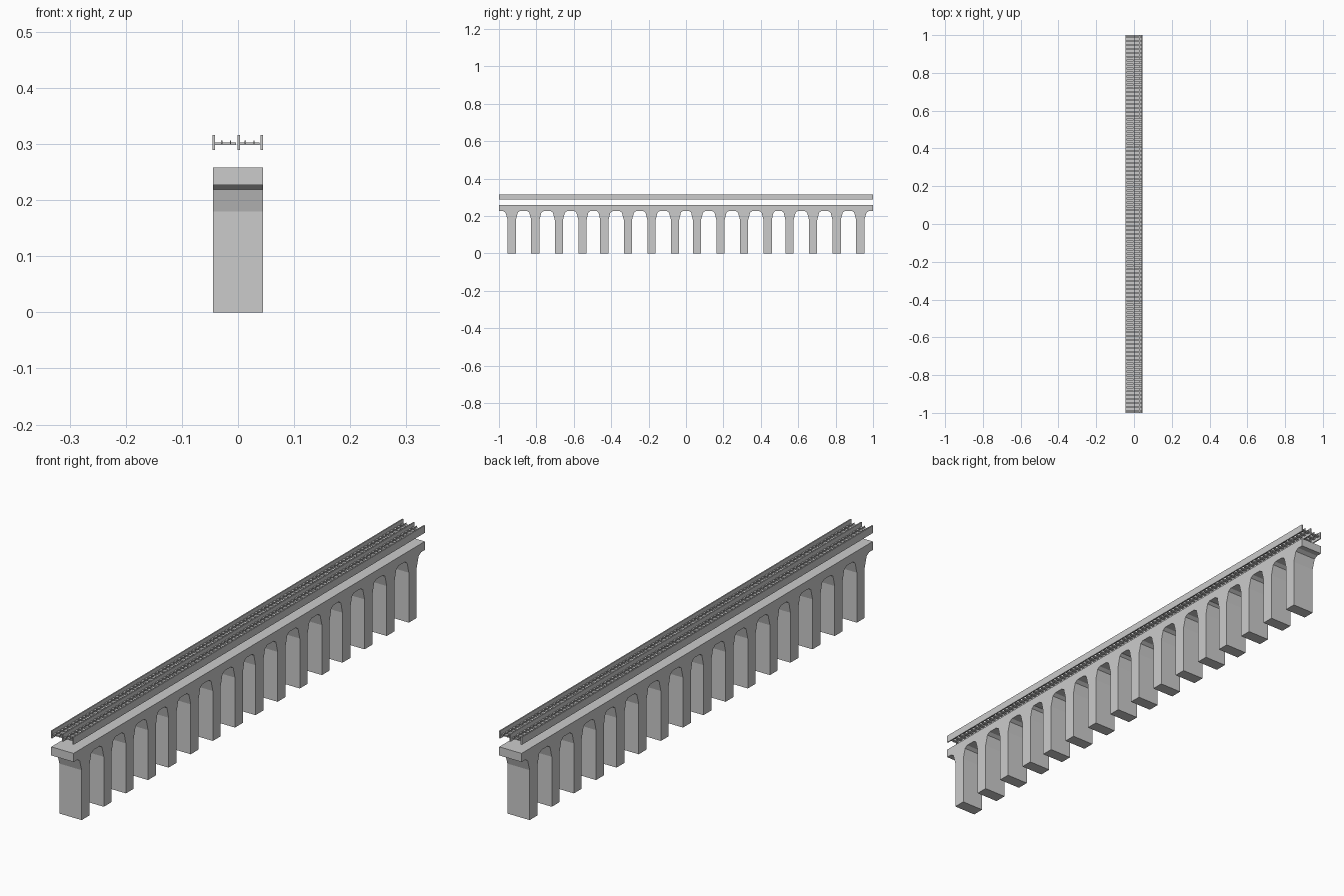
import bpy
import bmesh

if "Cube" in bpy.data.objects:
    bpy.data.objects.remove(bpy.data.objects["Cube"])

DECK_X = 0.0445      # half width of the viaduct
TOP, CROWN, HAUNCH, SPRING = 0.258, 0.227, 0.219, 0.18
PIER_HALF = 0.0222


def make_object(name, bm):
    bmesh.ops.recalc_face_normals(bm, faces=bm.faces)
    mesh = bpy.data.meshes.new(name)
    bm.to_mesh(mesh)
    bm.free()
    obj = bpy.data.objects.new(name, mesh)
    bpy.context.collection.objects.link(obj)
    return obj


def box(name, x0, x1, y0, y1, z0, z1):
    bm = bmesh.new()
    bmesh.ops.create_cube(bm, size=1)
    for v in bm.verts:
        v.co.x = x0 + (v.co.x + 0.5) * (x1 - x0)
        v.co.y = y0 + (v.co.y + 0.5) * (y1 - y0)
        v.co.z = z0 + (v.co.z + 0.5) * (z1 - z0)
    return make_object(name, bm)


def half_arch(edge, middle):
    # From the pier edge up to the flat crown of the arch
    d = middle - edge
    return [(edge, 0), (edge, SPRING), (edge + d * 0.25, HAUNCH), (edge + d * 0.55, CROWN)]


# Pier positions: four groups of four
piers = [g * 0.495 + p * 0.126
         for g in (-1.5, -0.5, 0.5, 1.5) for p in (-1.5, -0.5, 0.5, 1.5)]

# Viaduct side profile, extruded across the width
profile = [(-1, TOP), (-1, CROWN)]
for i, c in enumerate(piers):
    left = (piers[i - 1] + c) / 2 if i else -1
    right = (piers[i + 1] + c) / 2 if i < len(piers) - 1 else 1
    profile += half_arch(c - PIER_HALF, left)[::-1]
    profile += half_arch(c + PIER_HALF, right)
profile += [(1, CROWN), (1, TOP)]

bm = bmesh.new()
face = bm.faces.new([bm.verts.new((-DECK_X, y, z)) for y, z in profile])
ext = bmesh.ops.extrude_face_region(bm, geom=[face])
moved = [e for e in ext["geom"] if isinstance(e, bmesh.types.BMVert)]
bmesh.ops.translate(bm, verts=moved, vec=(2 * DECK_X, 0, 0))
bmesh.ops.triangulate(bm, faces=[f for f in bm.faces if len(f.verts) > 4])
make_object("arched_viaduct", bm)

# Long plates either side of and between the tracks
for name, x in (("left", -0.0435), ("middle", 0.001), ("right", 0.0425)):
    box(name + "_plate", x - 0.0022, x + 0.0022, -1, 1, 0.289, 0.316)

# Two tracks, each with two rails and a row of ties
TIES = 96
STEP = 2 / TIES
for name, x in (("left", -0.0212), ("right", 0.0208)):
    for side, dx in (("outer", -0.0078), ("inner", 0.0078)):
        box(f"{name}_track_{side}_rail", x + dx - 0.001, x + dx + 0.001, -1, 1, 0.3, 0.306)
    tie = box(name + "_track_ties", x - 0.0195, x + 0.0178,
              -1 + STEP * 0.25, -1 + STEP * 0.75, 0.298, 0.303)
    row = tie.modifiers.new("row", "ARRAY")
    row.count = TIES
    row.use_relative_offset = False
    row.use_constant_offset = True
    row.constant_offset_displace = (0, STEP, 0)
